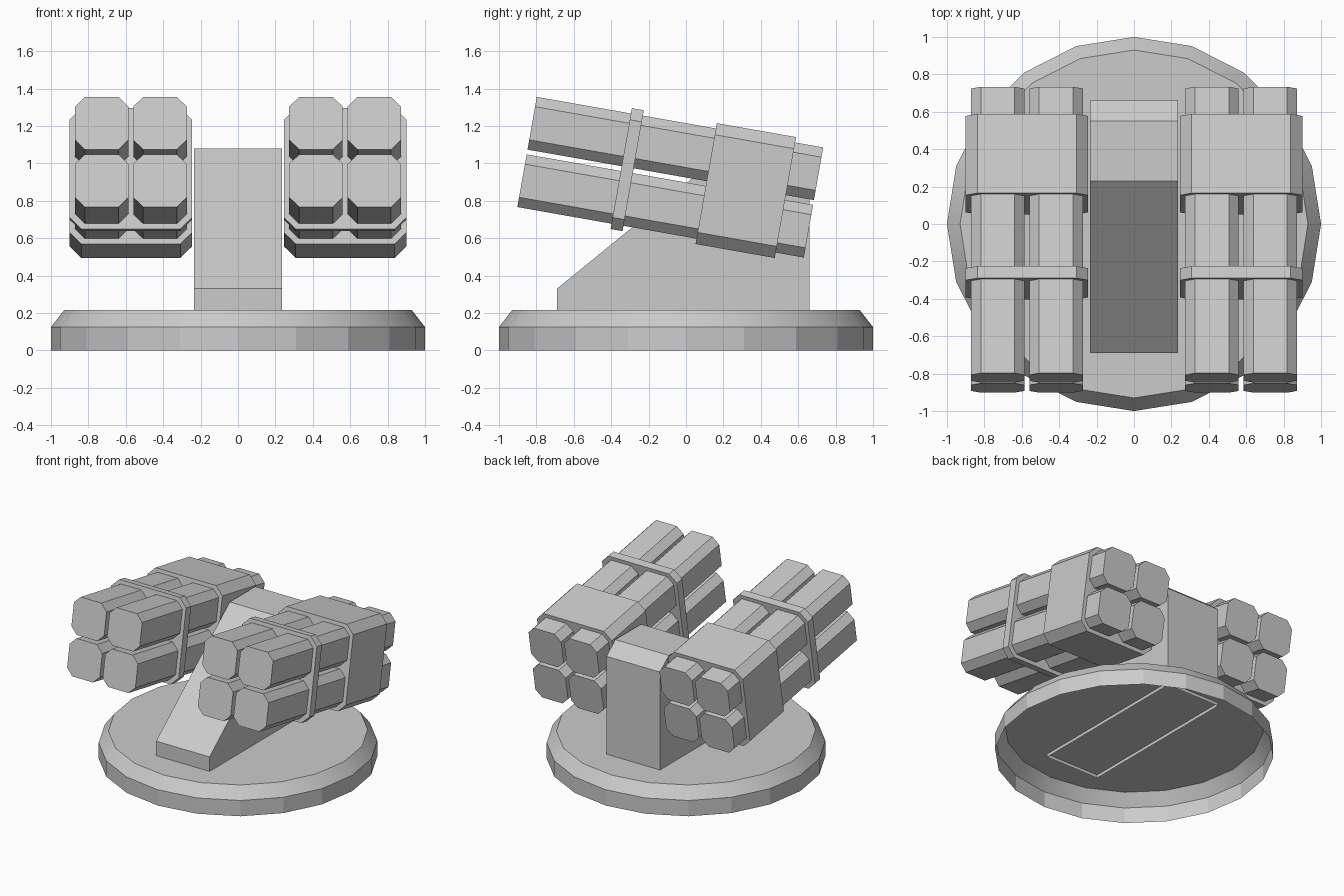
import bpy, bmesh
from math import sin, cos, pi, radians
from mathutils import Matrix, Vector

if "Cube" in bpy.data.objects:
    bpy.data.objects.remove(bpy.data.objects["Cube"])


def make_object(name, bm):
    bmesh.ops.recalc_face_normals(bm, faces=bm.faces)
    mesh = bpy.data.meshes.new(name)
    bm.to_mesh(mesh)
    bm.free()
    obj = bpy.data.objects.new(name, mesh)
    bpy.context.collection.objects.link(obj)
    return obj


def loft(bm, rings, cap_start=True, cap_end=True):
    """Bridge rings of points into a tube; returns side faces per segment."""
    loops = [[bm.verts.new(p) for p in ring] for ring in rings]
    bands = []
    n = len(loops[0])
    for a, b in zip(loops, loops[1:]):
        bands.append([bm.faces.new((a[i], a[(i + 1) % n], b[(i + 1) % n], b[i]))
                      for i in range(n)])
    if cap_start:
        bm.faces.new(loops[0][::-1])
    if cap_end:
        bm.faces.new(loops[-1])
    return bands


# Turntable base: 20-sided shell, open underneath, smooth sloping shoulder
def circle(r, z, n=20):
    return [(r * cos(2 * pi * i / n), r * sin(2 * pi * i / n), z) for i in range(n)]


bm = bmesh.new()
bands = loft(bm, [circle(1, 0), circle(1, 0.125), circle(0.93, 0.215)], cap_start=False)
for f in bands[1]:
    f.smooth = True
make_object("turntable_base", bm)

# Central pylon: wedge side profile, open underneath, foot sunk through the base
profile = [(-0.69, 0.19), (-0.69, 0.33), (0.23, 1.08),
           (0.55, 1.08), (0.66, 0.99), (0.66, 0.19)]
bm = bmesh.new()
half = 0.234
loft(bm, [[(x, y, z) for y, z in profile] for x in (-half, half)])
bottom = [f for f in bm.faces if all(v.co.z < 0.2 for v in f.verts)]
bmesh.ops.recalc_face_normals(bm, faces=bm.faces)
bmesh.ops.delete(bm, geom=bottom, context='FACES_ONLY')
make_object("pylon", bm)

# Launcher pods: chamfered prisms along a shared axis tilted 10 degrees
TILT = Matrix.Rotation(radians(-10), 4, 'X')


def prism(name, side, pod_x, pod_z, along, length, r, chamfer):
    c = r - chamfer
    section = [(r, -c), (r, c), (c, r), (-c, r), (-r, c), (-r, -c), (-c, -r), (c, -r)]
    bm = bmesh.new()
    loft(bm, [[(pod_x + x, y, pod_z + z) for x, z in section]
              for y in (along - length / 2, along + length / 2)])
    place = Matrix.Translation(Vector((side * 0.573, -0.084, 0.926))) @ TILT
    bm.transform(place)
    make_object(name, bm)


for side, label in ((-1, "left"), (1, "right")):
    # Four launch tubes
    for col in (-1, 1):
        for row, level in ((-1, "lower"), (1, "upper")):
            where = "inner" if col != side else "outer"
            prism(f"{label}_{level}_{where}_tube", side,
                  col * 0.156, row * 0.156, 0, 1.555, 0.143, 0.053)
    # Rear housing and front strap holding the tubes together
    prism(f"{label}_housing", side, 0, 0, 0.41, 0.43, 0.328, 0.063)
    prism(f"{label}_strap", side, 0, 0, -0.234, 0.065, 0.328, 0.063)
